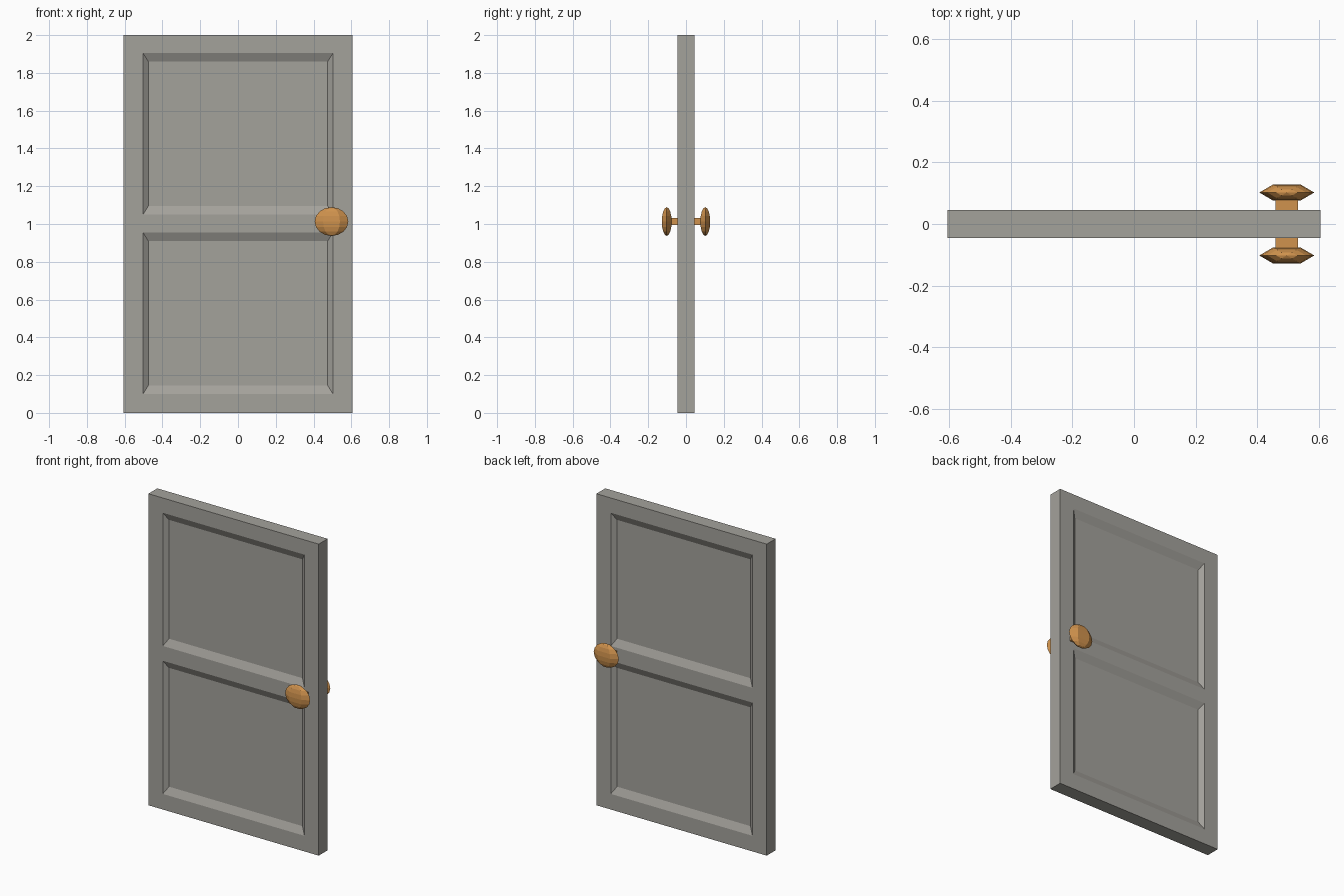
import bpy, bmesh
from mathutils import Matrix, Vector

if "Cube" in bpy.data.objects:
    bpy.data.objects.remove(bpy.data.objects["Cube"])


def material(name, color):
    m = bpy.data.materials.new(name)
    m.diffuse_color = (*color, 1)
    m.use_nodes = True
    m.node_tree.nodes["Principled BSDF"].inputs["Base Color"].default_value = m.diffuse_color
    return m


GREY = material("grey paint", (0.37, 0.36, 0.33))
BRASS = material("warm brass", (0.63, 0.29, 0.075))


def finish(bm, name, mat):
    mesh = bpy.data.meshes.new(name)
    bmesh.ops.recalc_face_normals(bm, faces=bm.faces)
    bm.to_mesh(mesh)
    bm.free()
    mesh.materials.append(mat)
    obj = bpy.data.objects.new(name, mesh)
    bpy.context.collection.objects.link(obj)
    return obj


# Door slab: a grid of faces front and back, with two cells sunk as panels
HALF, DEPTH = 0.045, 0.022
XS = [-0.605, -0.503, 0.503, 0.605]
ZS = [0, 0.10, 0.955, 1.05, 1.905, 2]
BEVEL_X, BEVEL_Z = 0.029, 0.046

bm = bmesh.new()
for side in (-1, 1):
    y = side * HALF
    for i in range(3):
        for j in range(5):
            x0, x1, z0, z1 = XS[i], XS[i + 1], ZS[j], ZS[j + 1]
            outer = [Vector(p) for p in
                     ((x0, y, z0), (x1, y, z0), (x1, y, z1), (x0, y, z1))]
            if i == 1 and j in (1, 3):
                yi = y - side * DEPTH
                a, b = x0 + BEVEL_X, x1 - BEVEL_X
                c, d = z0 + BEVEL_Z, z1 - BEVEL_Z
                inner = [(a, yi, c), (b, yi, c), (b, yi, d), (a, yi, d)]
                ov = [bm.verts.new(p) for p in outer]
                iv = [bm.verts.new(p) for p in inner]
                bm.faces.new(iv)
                for k in range(4):
                    n = (k + 1) % 4
                    bm.faces.new((ov[k], ov[n], iv[n], iv[k]))
            else:
                bm.faces.new([bm.verts.new(p) for p in outer])
bmesh.ops.remove_doubles(bm, verts=bm.verts, dist=1e-4)
# Close the rim between front and back
bmesh.ops.bridge_loops(bm, edges=[e for e in bm.edges if e.is_boundary])
bmesh.ops.dissolve_limit(bm, angle_limit=0.01, verts=bm.verts, edges=bm.edges)
finish(bm, "door_slab", GREY)

# Knob and stem on each side
KX, KZ = 0.495, 1.013
for side, label in ((-1, "front"), (1, "back")):
    bm = bmesh.new()
    bmesh.ops.create_uvsphere(bm, u_segments=6, v_segments=8, radius=1)
    bmesh.ops.rotate(bm, verts=bm.verts, cent=(0, 0, 0),
                     matrix=Matrix.Rotation(1.5707963, 3, "Z"))
    bmesh.ops.scale(bm, verts=bm.verts, vec=(0.089, 0.03, 0.076))
    bmesh.ops.translate(bm, verts=bm.verts, vec=(KX, side * 0.102, KZ))
    finish(bm, label + "_knob", BRASS)

    bm = bmesh.new()
    bmesh.ops.create_cube(bm, size=1)
    bmesh.ops.scale(bm, verts=bm.verts, vec=(0.072, 0.06, 0.037))
    bmesh.ops.translate(bm, verts=bm.verts, vec=(KX, side * 0.069, KZ))
    finish(bm, label + "_knob_stem", BRASS)
